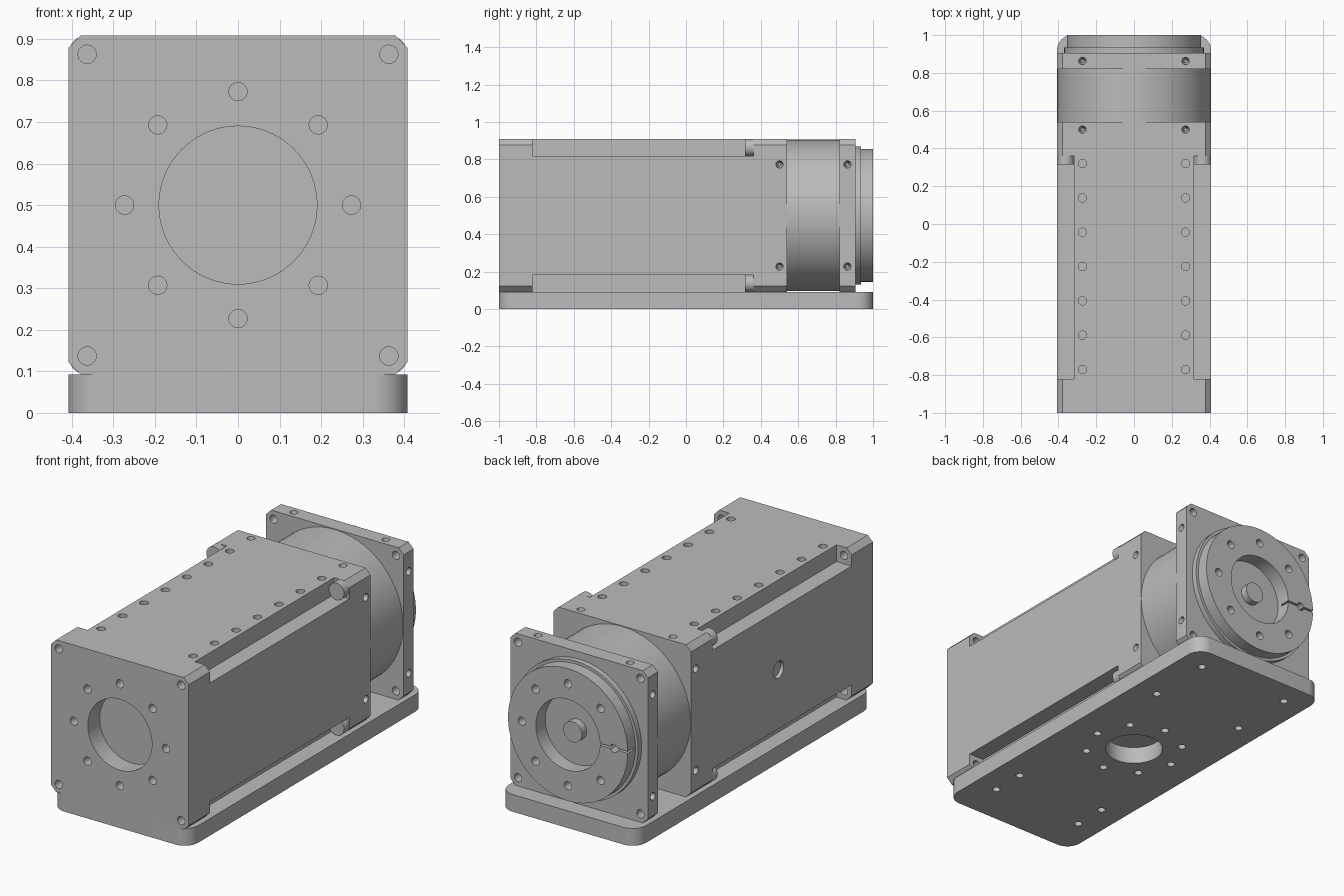
import bpy, bmesh, math
from mathutils import Vector, Matrix

if "Cube" in bpy.data.objects:
    bpy.data.objects.remove(bpy.data.objects["Cube"])

W, ZC = 0.408, 0.5            # half width and axis height of the housing
BOLT, RING, HOLE = 0.363, 0.273, 0.022
SIGNS = [(sx, sz) for sx in (-1, 1) for sz in (-1, 1)]

grey = bpy.data.materials.new("machined_grey")
grey.use_nodes = True
grey.diffuse_color = (0.5, 0.5, 0.5, 1)
grey.node_tree.nodes["Principled BSDF"].inputs["Base Color"].default_value = (0.5, 0.5, 0.5, 1)


def make(name, bm):
    bmesh.ops.recalc_face_normals(bm, faces=bm.faces[:])
    mesh = bpy.data.meshes.new(name)
    bm.to_mesh(mesh)
    bm.free()
    mesh.materials.append(grey)
    ob = bpy.data.objects.new(name, mesh)
    bpy.context.collection.objects.link(ob)
    return ob


def add_box(bm, lo, hi):
    lo, hi = Vector(lo), Vector(hi)
    mat = Matrix.Translation((lo + hi) / 2) @ Matrix.Diagonal((*(hi - lo), 1))
    return bmesh.ops.create_cube(bm, size=1, matrix=mat)["verts"]


def block(name, lo, hi, axis, offset, segments):
    """Box whose edges along one axis are chamfered or rounded."""
    bm = bmesh.new()
    add_box(bm, lo, hi)
    edges = [e for e in bm.edges
             if abs((e.verts[0].co - e.verts[1].co).normalized()[axis]) > 0.9]
    bmesh.ops.bevel(bm, geom=edges, offset=offset, segments=segments,
                    profile=0.5, affect='EDGES')
    return make(name, bm)


def add_cyl(bm, start, direction, r, depth, tip=None, sides=24):
    """Cylinder running from start along direction."""
    d = Vector(direction)
    mat = Matrix.Translation(Vector(start) + d * depth / 2) @ d.to_track_quat('Z', 'Y').to_matrix().to_4x4()
    bmesh.ops.create_cone(bm, cap_ends=True, segments=sides, radius1=r,
                          radius2=r if tip is None else tip, depth=depth, matrix=mat)


def drill(bm, surface, direction, r=HOLE, depth=0.06, tip=None, sides=24):
    """Hole cutter that starts a little outside the surface."""
    d = Vector(direction)
    add_cyl(bm, Vector(surface) - d * 0.01, d, r, depth + 0.01, tip, sides)


def cut(ob, bm):
    cutter = make("cutter", bm)
    cutter.hide_render = True
    mod = ob.modifiers.new("cut", 'BOOLEAN')
    mod.operation, mod.solver, mod.object = 'DIFFERENCE', 'EXACT', cutter
    bpy.context.view_layer.objects.active = ob
    bpy.ops.object.modifier_apply(modifier=mod.name)
    bpy.data.objects.remove(cutter)


def around(r, count=8):
    return [(r * math.cos(i * math.tau / count), r * math.sin(i * math.tau / count))
            for i in range(count)]


def lathe(name, profile, steps=72):
    """Turn (radius, y) points about the housing axis."""
    bm = bmesh.new()
    verts = [bm.verts.new((r, y, ZC)) for r, y in profile]
    edges = [bm.edges.new(pair) for pair in zip(verts, verts[1:])]
    bmesh.ops.spin(bm, geom=verts + edges, cent=(0, 0, ZC), axis=(0, 1, 0),
                   angle=math.tau, steps=steps, use_merge=True)
    bmesh.ops.remove_doubles(bm, verts=bm.verts[:], dist=1e-5)
    return make(name, bm)


def side_holes(bm, y):
    """Two holes in the top and two in each side at one station."""
    for s in (-1, 1):
        drill(bm, (s * RING, y, ZC + W), (0, 0, -1), tip=0.008)
        for t in (-1, 1):
            drill(bm, (s * W, y, ZC + t * RING), (-s, 0, 0), tip=0.008)


# Base plate with rounded corners, central bore and mounting holes
base = block("base_plate", (-W, -1, 0), (W, 1, ZC - W), 2, 0.08, 10)
bm = bmesh.new()
drill(bm, (0, 0, 0), (0, 0, 1), 0.145, 0.12, sides=64)
for x, y in around(0.245):
    drill(bm, (x, y, 0), (0, 0, 1), 0.02, 0.04)
for y in (0.865, 0.505, -0.585, -0.77):
    for s in (-1, 1):
        drill(bm, (s * RING, y, 0), (0, 0, 1), 0.02, 0.04)
cut(base, bm)

# Main housing: chamfered block with a notch along each long corner
housing = block("main_housing", (-W, -1, ZC - W), (W, 0.54, ZC + W), 1, 0.03, 1)
bm = bmesh.new()
for sx, sz in SIGNS:
    xs, zs = sorted((sx * 0.318, sx * 0.5)), sorted((sz * 0.318, sz * 0.5))
    add_box(bm, (xs[0], -0.82, ZC + zs[0]), (xs[1], 0.36, ZC + zs[1]))
cut(housing, bm)

# Housing holes: front bore, bolt circle, corners, top rows, sides
bm = bmesh.new()
drill(bm, (0, -1, ZC), (0, 1, 0), 0.19, 0.1, sides=72)
for x, z in around(RING):
    drill(bm, (x, -1, ZC + z), (0, 1, 0))
for sx, sz in SIGNS:
    drill(bm, (sx * BOLT, -1, ZC + sz * BOLT), (0, 1, 0), depth=0.2)
for i in range(7):
    for s in (-1, 1):
        drill(bm, (s * RING, 0.32 - i * 0.1817, ZC + W), (0, 0, -1))
side_holes(bm, 0.5)
drill(bm, (-W, -0.2, ZC), (1, 0, 0), 0.045, 0.02, sides=32)
cut(housing, bm)

# Corner bolt heads sitting in the notches
bm = bmesh.new()
for sx, sz in SIGNS:
    add_cyl(bm, (sx * BOLT, 0.315, ZC + sz * BOLT), (0, 1, 0), 0.045, 0.045, sides=32)
bolts = make("bolt_heads", bm)

# Round neck between housing and rear flange
neck = lathe("neck", [(0, 0.53), (0.405, 0.53), (0.405, 0.83), (0, 0.83)])

# Square rear flange
flange = block("rear_flange", (-W, 0.82, ZC - W), (W, 0.905, ZC + W), 1, 0.03, 1)
bm = bmesh.new()
for sx, sz in SIGNS:
    drill(bm, (sx * BOLT, 0.905, ZC + sz * BOLT), (0, -1, 0), depth=0.1)
side_holes(bm, 0.863)
cut(flange, bm)

# Turned output disc with recess and centre boss
disc = lathe("output_disc", [(0, 0.9), (0.37, 0.9), (0.37, 0.935), (0.355, 0.935), (0.355, 1),
                             (0.19, 1), (0.19, 0.92), (0.055, 0.92), (0.055, 0.96), (0, 0.96)])
bm = bmesh.new()
for x, z in around(RING):
    drill(bm, (x, 1, ZC + z), (0, -1, 0))
cut(disc, bm)
bm = bmesh.new()
add_box(bm, (-0.4, 0.945, ZC - 0.005), (-0.17, 1.1, ZC + 0.005))
cut(disc, bm)

# Smooth round walls, sharp machined edges
for ob in (base, housing, bolts, neck, flange, disc):
    bpy.ops.object.select_all(action='DESELECT')
    ob.select_set(True)
    bpy.context.view_layer.objects.active = ob
    bpy.ops.object.shade_smooth_by_angle(angle=math.radians(30))
